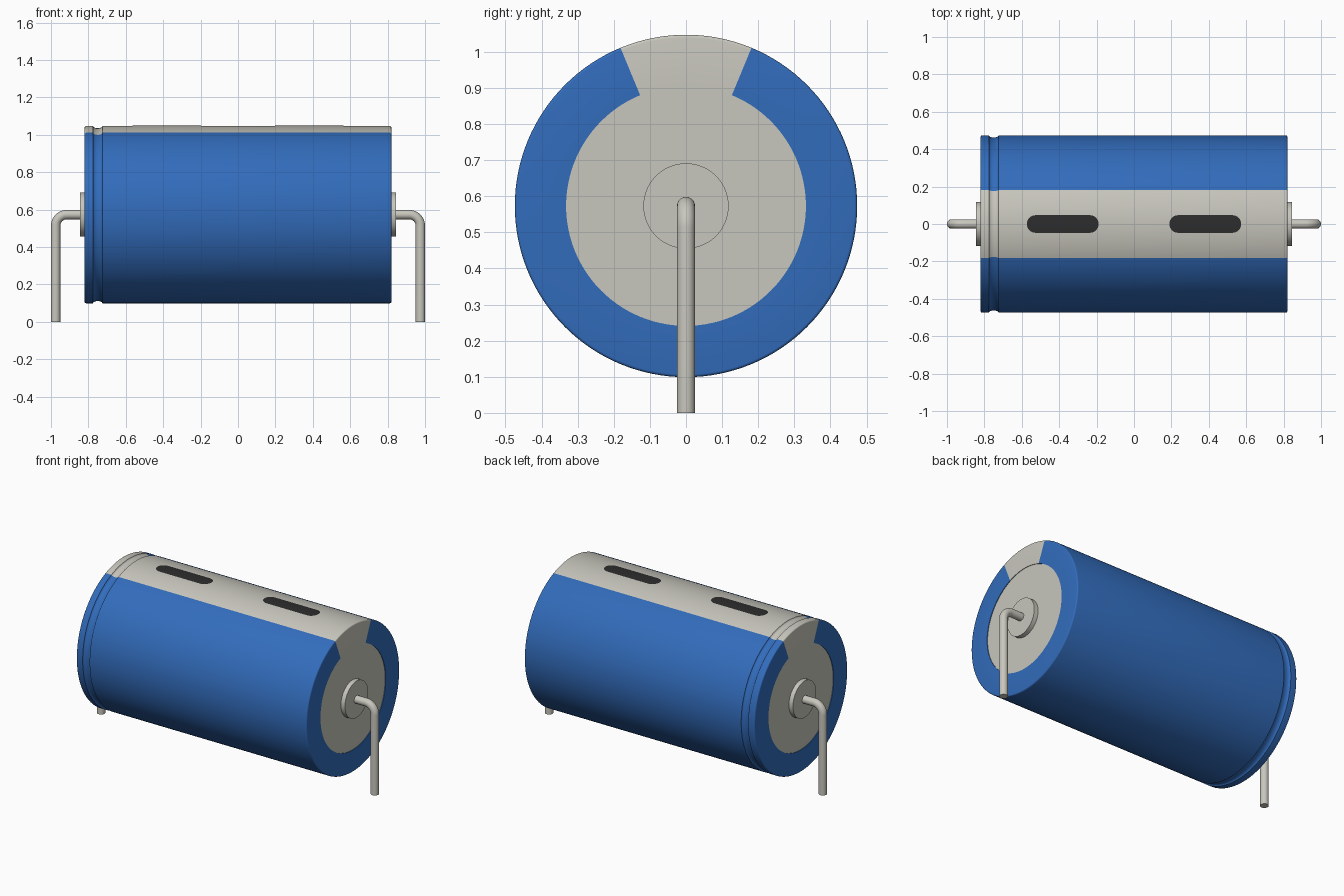
import bpy, bmesh, math
from mathutils import Vector, Matrix

if "Cube" in bpy.data.objects:
    bpy.data.objects.remove(bpy.data.objects["Cube"])

AXIS_Z = 0.573      # height of the body axis
RADIUS = 0.474
HALF = 0.82         # half length of the body
STEPS = 128
STRIPE = math.radians(22.5)


def material(name, color):
    m = bpy.data.materials.new(name)
    m.use_nodes = True
    m.diffuse_color = (*color, 1)
    m.node_tree.nodes["Principled BSDF"].inputs["Base Color"].default_value = (*color, 1)
    return m


blue = material("sleeve blue", (0.032, 0.150, 0.500))
grey = material("light grey", (0.58, 0.57, 0.51))
dark = material("dark grey", (0.026, 0.026, 0.026))


def finish(bm, name, mats, angle=30):
    bmesh.ops.remove_doubles(bm, verts=bm.verts, dist=1e-5)
    bmesh.ops.recalc_face_normals(bm, faces=bm.faces)
    mesh = bpy.data.meshes.new(name)
    bm.to_mesh(mesh)
    bm.free()
    obj = bpy.data.objects.new(name, mesh)
    bpy.context.collection.objects.link(obj)
    for m in mats:
        mesh.materials.append(m)
    bpy.ops.object.select_all(action='DESELECT')
    obj.select_set(True)
    bpy.context.view_layer.objects.active = obj
    bpy.ops.object.shade_smooth_by_angle(angle=math.radians(angle))
    return obj


def lathe(profile):
    """Revolve (x, radius) points around the body axis."""
    bm = bmesh.new()
    verts = [bm.verts.new((x, 0, AXIS_Z + r)) for x, r in profile]
    edges = [bm.edges.new(pair) for pair in zip(verts, verts[1:])]
    bmesh.ops.spin(bm, geom=verts + edges, cent=(0, 0, AXIS_Z), axis=(1, 0, 0),
                   angle=math.tau, steps=STEPS, use_merge=True)
    return bm


# Sleeve: rounded rims, a crimped groove near one end, open end rings
RING, RECESS, RIM = 0.332, 0.004, 0.008
groove = [(-0.75 + 0.025 * math.cos(a), RADIUS - 0.012 * math.sin(a))
          for a in [math.pi * (1 - i / 10) for i in range(11)]]
rims = [(HALF - RIM * (1 - math.sin(a)), RADIUS - RIM * (1 - math.cos(a)))
        for a in [math.pi / 2 * i / 4 for i in range(5)]]
profile = [(-HALF + RECESS, RING), (-HALF, RING)]
profile += [(-x, r) for x, r in reversed(rims)] + groove + rims
profile += [(HALF, RING), (HALF - RECESS, RING)]
bm = lathe(profile)
for f in bm.faces:
    c = f.calc_center_median()
    f.material_index = int(abs(math.atan2(c.y, c.z - AXIS_Z)) < STRIPE)
finish(bm, "sleeve", [blue, grey])

# Polarity marks: rounded plates wrapped on top of the stripe
MARK_R, MARK_HALF = 0.047, 0.192
for side, label in ((-1, "right"), (1, "left")):
    bm = bmesh.new()
    rows = []
    for i in range(25):
        y = -MARK_R * math.cos(math.pi * i / 24)
        reach = MARK_HALF - MARK_R + math.sqrt(max(MARK_R ** 2 - y * y, 0))
        z = AXIS_Z + math.sqrt((RADIUS + 0.002) ** 2 - y * y)
        rows.append([bm.verts.new((side * 0.381 + s * reach, y, z)) for s in (-1, 1)])
    for (a, b), (c, d) in zip(rows, rows[1:]):
        bm.faces.new((a, b, d, c))
    finish(bm, label + "_mark", [dark])

# End caps, terminal collars and bent leads on both ends
LEAD_R, LEAD_X, BEND = 0.025, 0.975, 0.06
for side, label in ((-1, "right"), (1, "left")):
    cap = HALF - RECESS
    finish(lathe([(side * cap, 0), (side * cap, RING)]), label + "_end_cap", [grey])
    finish(lathe([(side * cap, 0.118), (side * 0.845, 0.118), (side * 0.845, 0)]),
           label + "_collar", [grey])

    path = [Vector((side * 0.84, 0, AXIS_Z))]
    tangents = [Vector((side, 0, 0))]
    for i in range(13):
        a = math.pi / 2 * i / 12
        path.append(Vector((side * (LEAD_X - BEND + BEND * math.sin(a)), 0,
                            AXIS_Z - BEND + BEND * math.cos(a))))
        tangents.append(Vector((side * math.cos(a), 0, -math.sin(a))))
    path.append(Vector((side * LEAD_X, 0, 0)))
    tangents.append(Vector((0, 0, -1)))
    bm = bmesh.new()
    rings = []
    across = Vector((0, 1, 0))
    for p, t in zip(path, tangents):
        out = t.cross(across)
        rings.append([bm.verts.new(p + LEAD_R * (across * math.cos(k * math.tau / 32)
                                                 + out * math.sin(k * math.tau / 32)))
                      for k in range(32)])
    for r1, r2 in zip(rings, rings[1:]):
        for k in range(32):
            n = (k + 1) % 32
            bm.faces.new((r1[k], r1[n], r2[n], r2[k]))
    bm.faces.new(rings[0])
    bm.faces.new(rings[-1])
    finish(bm, label + "_lead", [grey])
